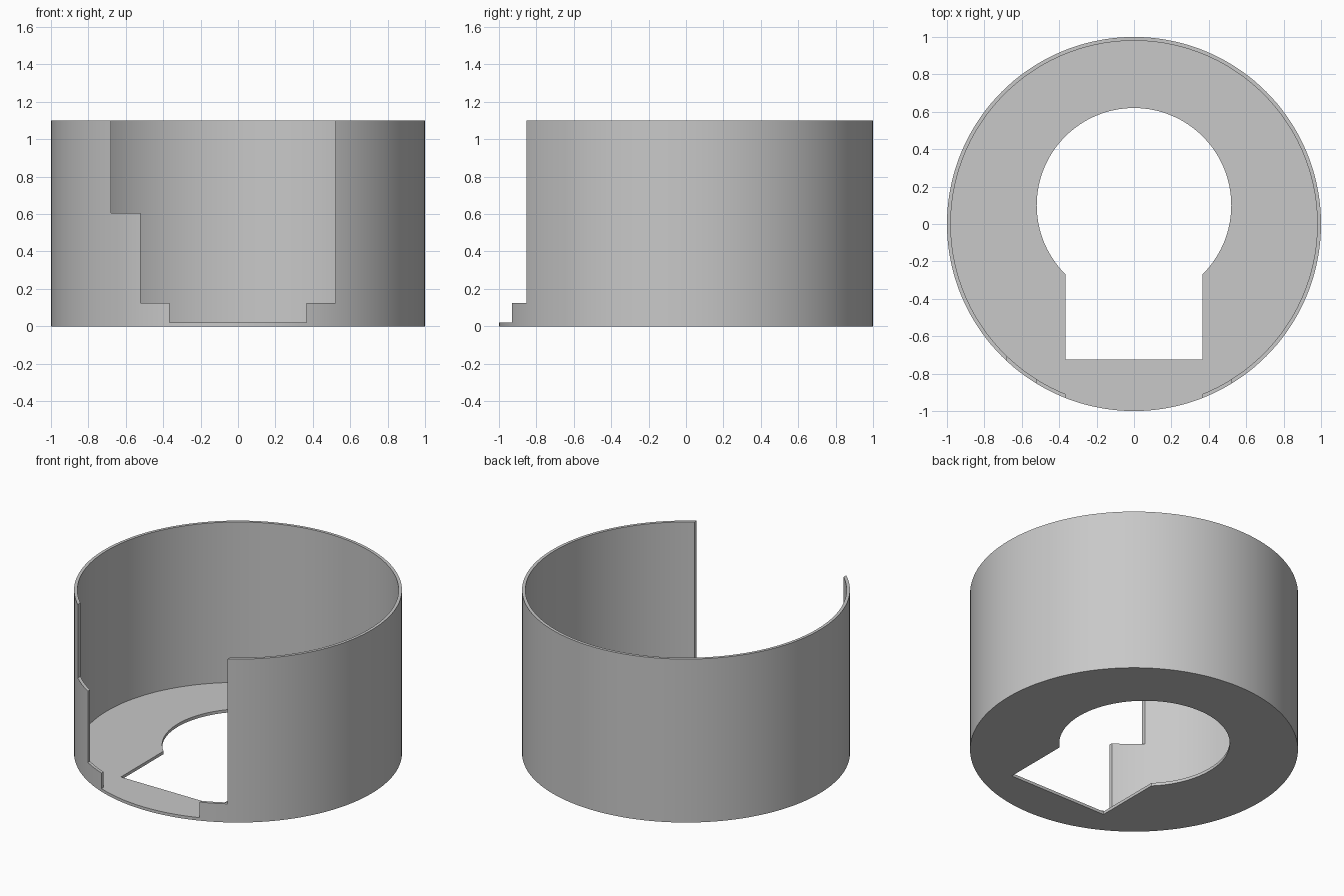
import bpy, bmesh
from math import sin, cos, tau, asin, pi
from mathutils import Vector

HEIGHT, RADIUS, THICK, SIDES = 1.1, 1.0, 0.02, 144

cube = bpy.data.objects.get("Cube")
if cube:
    bpy.data.objects.remove(cube, do_unlink=True)

grey = bpy.data.materials.new("plain grey")
grey.use_nodes = True
colour = (0.58, 0.58, 0.58, 1)
grey.diffuse_color = colour
grey.node_tree.nodes["Principled BSDF"].inputs["Base Color"].default_value = colour


def make_object(name, bm):
    bmesh.ops.recalc_face_normals(bm, faces=bm.faces)
    mesh = bpy.data.meshes.new(name)
    bm.to_mesh(mesh)
    bm.free()
    mesh.materials.append(grey)
    obj = bpy.data.objects.new(name, mesh)
    bpy.context.collection.objects.link(obj)
    return obj


def prism(name, points, direction):
    """Closed prism from a flat outline pushed along a direction."""
    bm = bmesh.new()
    face = bm.faces.new([bm.verts.new(p) for p in points])
    moved = bmesh.ops.extrude_face_region(bm, geom=[face], use_keep_orig=True)
    verts = [g for g in moved["geom"] if isinstance(g, bmesh.types.BMVert)]
    bmesh.ops.translate(bm, verts=verts, vec=Vector(direction))
    return make_object(name, bm)


def cut(obj, cutter):
    cutter.hide_render = True
    mod = obj.modifiers.new("cut", "BOOLEAN")
    mod.operation, mod.solver, mod.object = "DIFFERENCE", "EXACT", cutter
    bpy.context.view_layer.objects.active = obj
    bpy.ops.object.modifier_apply(modifier=mod.name)
    bpy.data.objects.remove(cutter, do_unlink=True)


# Thin round cup: outer wall, rim, inner wall, floor
bm = bmesh.new()
rings = []
for r, z in ((RADIUS, 0), (RADIUS, HEIGHT), (RADIUS - THICK, HEIGHT), (RADIUS - THICK, THICK)):
    rings.append([bm.verts.new((r * cos(tau * i / SIDES), r * sin(tau * i / SIDES), z))
                  for i in range(SIDES)])
for low, high in zip(rings, rings[1:]):
    for i in range(SIDES):
        j = (i + 1) % SIDES
        bm.faces.new((low[i], low[j], high[j], high[i]))
bm.faces.new(rings[0])
bm.faces.new(rings[-1])
cup = make_object("round_cup", bm)

# Keyhole opening in the floor: round hole with a square slot to the front
hole_r, hole_y, slot_x, slot_y = 0.52, 0.1, 0.365, -0.725
start = -pi / 2 + asin(slot_x / hole_r)
sweep = tau - 2 * asin(slot_x / hole_r)
outline = [(hole_r * cos(start + sweep * i / SIDES),
            hole_y + hole_r * sin(start + sweep * i / SIDES), -0.1) for i in range(SIDES + 1)]
outline += [(-slot_x, slot_y, -0.1), (slot_x, slot_y, -0.1)]
cut(cup, prism("keyhole_cutter", outline, (0, 0, 0.3)))

# Stepped opening in the front wall
steps = [(-0.365, THICK), (0.365, THICK), (0.365, 0.125), (0.52, 0.125), (0.52, 1.3),
         (-0.68, 1.3), (-0.68, 0.605), (-0.52, 0.605), (-0.52, 0.125), (-0.365, 0.125)]
cut(cup, prism("front_cutter", [(x, -1.2, z) for x, z in steps], (0, 0.8, 0)))

# Smooth curved walls, sharp rims
bpy.ops.object.select_all(action="DESELECT")
cup.select_set(True)
bpy.context.view_layer.objects.active = cup
bpy.ops.object.shade_smooth_by_angle(angle=pi / 6)
